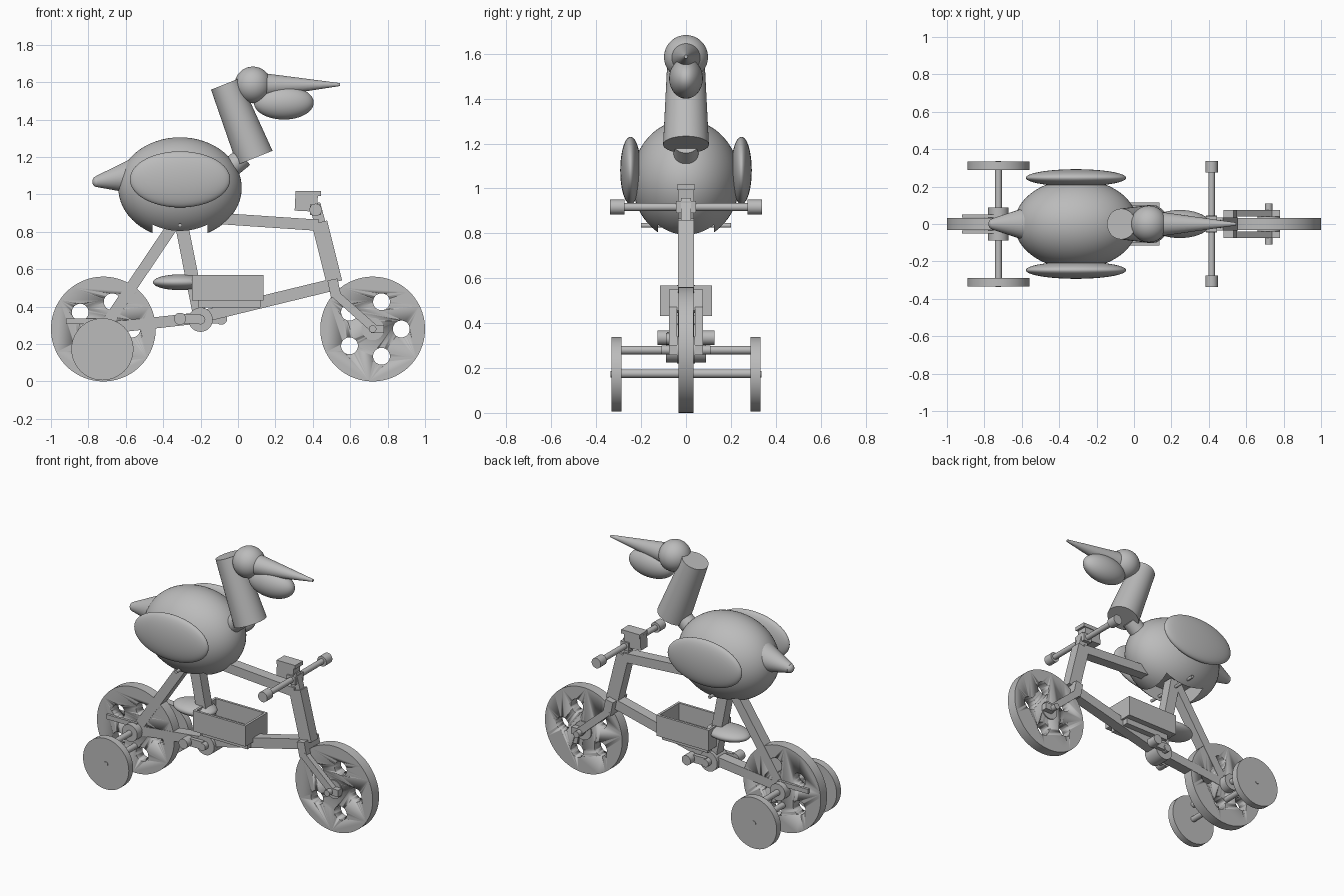
import bpy, math
from mathutils import Vector

old = bpy.data.objects.get("Cube")
if old:
    bpy.data.objects.remove(old, do_unlink=True)

grey = bpy.data.materials.new("plain grey")
grey.use_nodes = True
grey.diffuse_color = (0.5, 0.5, 0.5, 1)
grey.node_tree.nodes["Principled BSDF"].inputs["Base Color"].default_value = (0.5, 0.5, 0.5, 1)


def finish(name, smooth=False):
    ob = bpy.context.object
    ob.name = name
    ob.data.materials.clear()
    ob.data.materials.append(grey)
    bpy.ops.object.transform_apply(location=False, rotation=True, scale=True)
    if smooth:
        bpy.ops.object.shade_smooth_by_angle(angle=math.radians(35))
    return ob


def box(name, centre, size, tilt=0):
    bpy.ops.mesh.primitive_cube_add(size=1, location=centre, rotation=(0, tilt, 0))
    bpy.context.object.scale = size
    return finish(name)


def beam(name, a, b, thick, width, y=0):
    """Square bar in the x-z plane from a to b."""
    dx, dz = b[0] - a[0], b[1] - a[1]
    mid = ((a[0] + b[0]) / 2, y, (a[1] + b[1]) / 2)
    return box(name, mid, (math.hypot(dx, dz), width, thick), -math.atan2(dz, dx))


def rod(name, a, b, r1, r2=None, sides=48):
    a, b = Vector(a), Vector(b)
    d = b - a
    bpy.ops.mesh.primitive_cone_add(vertices=sides, radius1=r1, radius2=r1 if r2 is None else r2,
                                    depth=d.length, location=(a + b) / 2,
                                    rotation=d.to_track_quat('Z', 'Y').to_euler())
    return finish(name, True)


def cross_rod(name, x, z, y0, y1, r):
    return rod(name, (x, y0, z), (x, y1, z), r)


def ball(name, centre, radii):
    bpy.ops.mesh.primitive_uv_sphere_add(segments=64, ring_count=32, location=centre)
    bpy.context.object.scale = radii
    return finish(name, True)


def cut(target, cutters):
    for c in cutters:
        c.hide_render = True
        mod = target.modifiers.new("cut", 'BOOLEAN')
        mod.operation = 'DIFFERENCE'
        mod.solver = 'EXACT'
        mod.object = c
        bpy.ops.object.select_all(action='DESELECT')
        target.select_set(True)
        bpy.context.view_layer.objects.active = target
        bpy.ops.object.modifier_apply(modifier=mod.name)
        bpy.data.objects.remove(c, do_unlink=True)


# Main wheels with five round holes
WX, WZ = 0.72, 0.28
for name, x in (("rear_wheel", -WX), ("front_wheel", WX)):
    wheel = rod(name, (x, -0.033, WZ), (x, 0.033, WZ), WZ, sides=96)
    holes = []
    for i in range(5):
        a = math.tau * i / 5
        holes.append(cross_rod("hole_cutter", x + 0.153 * math.cos(a), WZ + 0.153 * math.sin(a),
                               -0.1, 0.1, 0.045))
    cut(wheel, holes)

# Training wheels and their axles
for side, s in (("right", -1), ("left", 1)):
    cross_rod(side + "_training_wheel", -0.725, 0.172, s * 0.288, s * 0.333, 0.166)
    cross_rod(side + "_axle_cap", -0.725, 0.172, s * 0.33, s * 0.336, 0.015)
    box(side + "_rear_bar", (-0.81, s * 0.043, 0.322), (0.22, 0.016, 0.03))
cross_rod("rear_axle", -0.725, 0.28, -0.29, 0.29, 0.019)
cross_rod("training_axle", -0.725, 0.175, -0.29, 0.29, 0.019)
cross_rod("rear_hub", -0.725, 0.28, -0.088, 0.088, 0.055)

# Frame
beam("seat_stay", (-0.33, 0.86), (-0.70, 0.31), 0.06, 0.07)
beam("chain_stay", (-0.70, 0.285), (-0.2, 0.34), 0.06, 0.07)
beam("seat_tube", (-0.31, 0.88), (-0.205, 0.35), 0.07, 0.07)
beam("down_tube", (-0.2, 0.345), (0.5, 0.515), 0.065, 0.07)
beam("top_tube", (-0.12, 0.872), (0.43, 0.835), 0.06, 0.07)
beam("head_tube", (0.435, 0.85), (0.515, 0.53), 0.085, 0.07)

# Fork
beam("fork_crown", (0.505, 0.545), (0.525, 0.45), 0.055, 0.15)
for side, s in (("right", -1), ("left", 1)):
    beam(side + "_fork_blade", (0.51, 0.475), (0.73, 0.28), 0.045, 0.035, s * 0.058)
    box(side + "_fork_end", (0.745, s * 0.058, 0.28), (0.07, 0.035, 0.045))
cross_rod("front_axle", WX, WZ, -0.11, 0.11, 0.02)
cross_rod("front_hub", WX, WZ, -0.04, 0.04, 0.06)

# Handlebar, stem and front box
beam("stem", (0.44, 0.84), (0.41, 0.95), 0.06, 0.045)
cross_rod("handlebar", 0.415, 0.917, -0.3, 0.3, 0.018)
for side, s in (("right", -1), ("left", 1)):
    cross_rod(side + "_grip", 0.415, 0.917, s * 0.275, s * 0.338, 0.033)
box("bar_clamp", (0.415, 0, 0.917), (0.06, 0.09, 0.055))
box("front_box", (0.365, 0, 0.955), (0.12, 0.07, 0.09), 0.05)
box("front_box_lid", (0.375, 0, 1.005), (0.135, 0.08, 0.025))

# Cargo tray: floor, sides and ends
TX0, TX1, TY = -0.245, 0.135, 0.115
box("tray_floor", (-0.055, 0, 0.445), (0.38, 0.23, 0.025))
for side, s in (("right", -1), ("left", 1)):
    box(side + "_tray_side", (-0.055, s * 0.107, 0.5), (0.38, 0.016, 0.136))
for name, x in (("rear_tray_end", TX0 + 0.008), ("front_tray_end", TX1 - 0.008)):
    box(name, (x, 0, 0.5), (0.016, 2 * TY, 0.136))
box("tray_support", (-0.045, 0, 0.415), (0.33, 0.15, 0.04))
ball("saddle", (-0.31, 0, 0.53), (0.145, 0.1, 0.042))

# Crank and pedals
cross_rod("crank_hub", -0.2, 0.33, -0.055, 0.055, 0.065)
cross_rod("crank_axle", -0.2, 0.33, -0.09, 0.09, 0.025)
for side, s in (("right", -1), ("left", 1)):
    px = -0.2 + s * 0.11
    beam(side + "_crank_arm", (-0.2, 0.335), (px, 0.335), 0.05, 0.025, s * 0.072)
    cross_rod(side + "_pedal", px, 0.335, s * 0.06, s * 0.127, 0.032)

# Bird body with a slot underneath for the frame
body = ball("body", (-0.31, 0, 1.035), (0.33, 0.24, 0.27))
cut(body, [box("slot_cutter", (-0.31, 0, 0.8), (0.295, 0.25, 0.2))])
cross_rod("body_pin", -0.31, 0.835, -0.2, 0.2, 0.01)

# Tail and wings
rod("tail", (-0.53, 0, 1.1), (-0.755, 0, 1.068), 0.105, 0.03)
ball("tail_tip", (-0.752, 0, 1.068), (0.027, 0.029, 0.03))
for side, s in (("right", -1), ("left", 1)):
    ball(side + "_wing", (-0.31, s * 0.247, 1.08), (0.268, 0.046, 0.15))

# Neck, head, beak and pouch
rod("neck_joint", (-0.08, 0, 1.11), (0.03, 0, 1.2), 0.055)
rod("neck", (0.09, 0, 1.195), (-0.068, 0, 1.59), 0.102, 0.082)
ball("head", (0.08, 0, 1.585), (0.098, 0.098, 0.098))
rod("beak", (0.12, 0, 1.582), (0.545, 0, 1.587), 0.068, 0.008)
ball("pouch", (0.245, 0, 1.49), (0.16, 0.075, 0.09))
